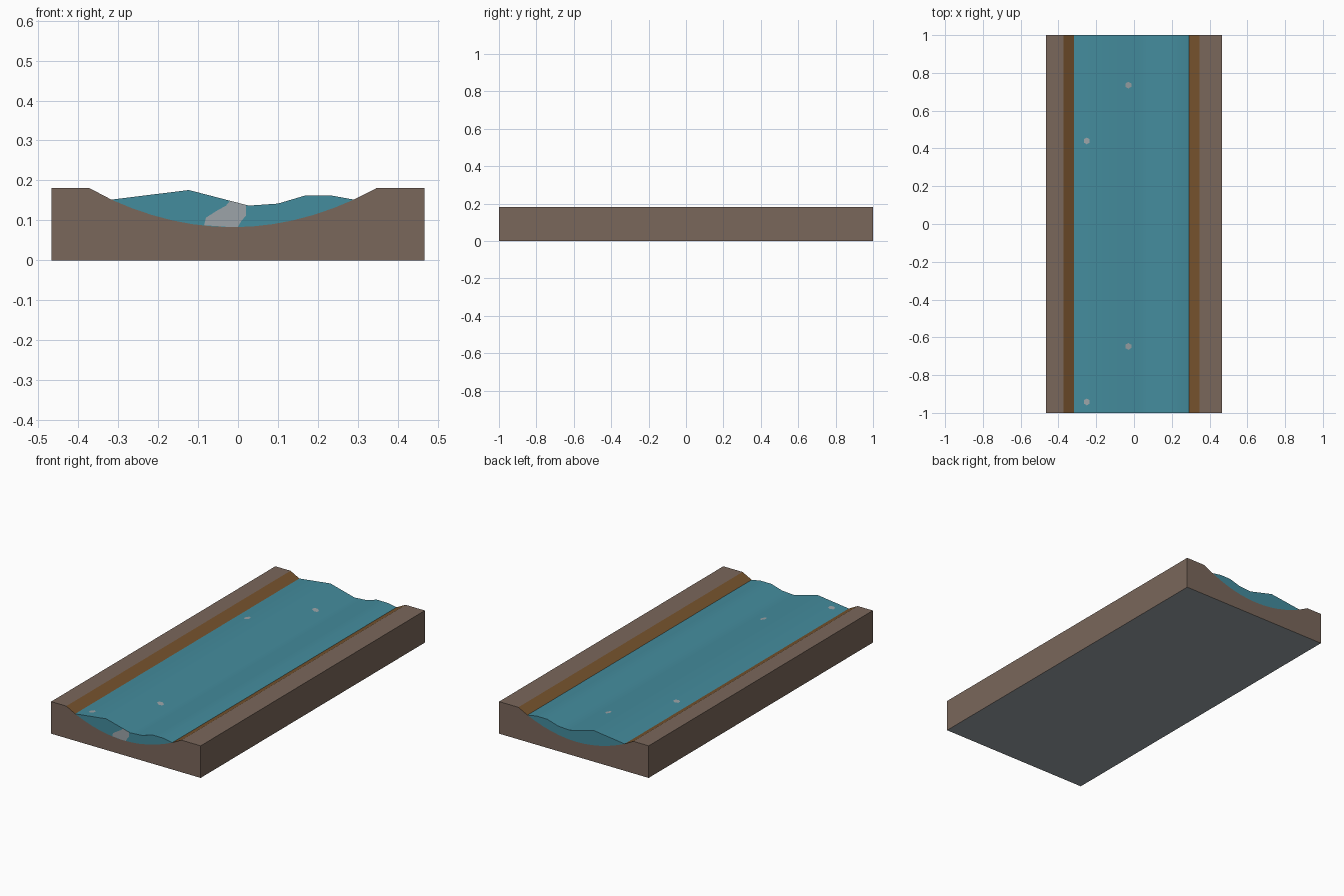
import bpy, bmesh, math

if "Cube" in bpy.data.objects:
    bpy.data.objects.remove(bpy.data.objects["Cube"])


def mat(name, r, g, b):
    lin = lambda c: ((c / 255 + 0.055) / 1.055) ** 2.4
    m = bpy.data.materials.new(name)
    m.diffuse_color = (lin(r), lin(g), lin(b), 1)
    m.use_nodes = True
    m.node_tree.nodes["Principled BSDF"].inputs["Base Color"].default_value = m.diffuse_color
    return m


EARTH = mat("earth brown", 122, 103, 91)
MUD = mat("wet mud ochre", 120, 84, 46)
WATER = mat("water teal", 68, 140, 157)
GREY = mat("pale grey", 156, 164, 168)


def make(name, bm, mats):
    me = bpy.data.meshes.new(name)
    bm.to_mesh(me)
    bm.free()
    ob = bpy.data.objects.new(name, me)
    bpy.context.collection.objects.link(ob)
    for m in mats:
        me.materials.append(m)
    return ob


def extrude(profile):
    """Closed solid from an x-z profile running along y from -1 to 1."""
    bm = bmesh.new()
    a = [bm.verts.new((x, -1, z)) for x, z in profile]
    b = [bm.verts.new((x, 1, z)) for x, z in profile]
    n = len(a)
    bm.faces.new(a)
    bm.faces.new(b[::-1])
    for i in range(n):
        j = (i + 1) % n
        bm.faces.new((a[j], a[i], b[i], b[j]))
    bmesh.ops.recalc_face_normals(bm, faces=bm.faces)
    bm.normal_update()
    return bm


# curved river bed, left to right
L, R, RIM, LOW = -0.317, 0.29, 0.152, 0.083
MID, HALF = (L + R) / 2, (R - L) / 2
bed = []
for i in range(13):
    x = L + (R - L) * i / 12
    bed.append((x, LOW + (RIM - LOW) * ((x - MID) / HALF) ** 2))

# earth block with the channel; sloped banks are mud, underside is grey
bm = extrude([(-0.467, 0), (-0.467, 0.181), (-0.372, 0.181)] + bed +
             [(0.347, 0.181), (0.467, 0.181), (0.467, 0)])
for f in bm.faces:
    if f.normal.z < -0.9:
        f.material_index = 2
    elif f.normal.z > 0.3 and f.calc_center_median().z < 0.18:
        f.material_index = 1
make("river_bank", bm, [EARTH, MUD, GREY])

# water with a rippled top
waves = [(-0.123, 0.176), (0.027, 0.137), (0.1, 0.142), (0.167, 0.162), (0.235, 0.162)]
water = make("water", extrude(bed + waves[::-1]), [WATER])
bpy.context.view_layer.objects.active = water
water.select_set(True)
bpy.ops.object.shade_smooth_by_angle(angle=math.radians(26))


def surface(x):
    pts = [bed[0]] + waves + [bed[-1]]
    for (x0, z0), (x1, z1) in zip(pts, pts[1:]):
        if x0 <= x <= x1:
            return z0 + (z1 - z0) * (x - x0) / (x1 - x0)


# small foam flecks on the surface
bm = bmesh.new()
for cx, cy in ((-0.03, 0.735), (-0.03, -0.648), (-0.25, 0.44), (-0.25, -0.942)):
    ring = []
    for k in range(6):
        t = math.radians(60 * k + 30)
        x = cx + 0.018 * math.cos(t)
        ring.append(bm.verts.new((x, cy + 0.018 * math.sin(t), surface(x) + 0.001)))
    bm.faces.new(ring)
make("foam_flecks", bm, [GREY])

# foam patch on the front end of the water
bm = bmesh.new()
patch = [(-0.085, 0.088), (-0.03, 0.084), (0, 0.084), (0.008, 0.098), (0.02, 0.112),
         (0.02, surface(0.02)), (-0.02, surface(-0.02)), (-0.03, 0.137),
         (-0.055, 0.123), (-0.08, 0.107)]
bm.faces.new([bm.verts.new((x, -1.0008, z)) for x, z in patch])
make("foam_patch", bm, [GREY])
